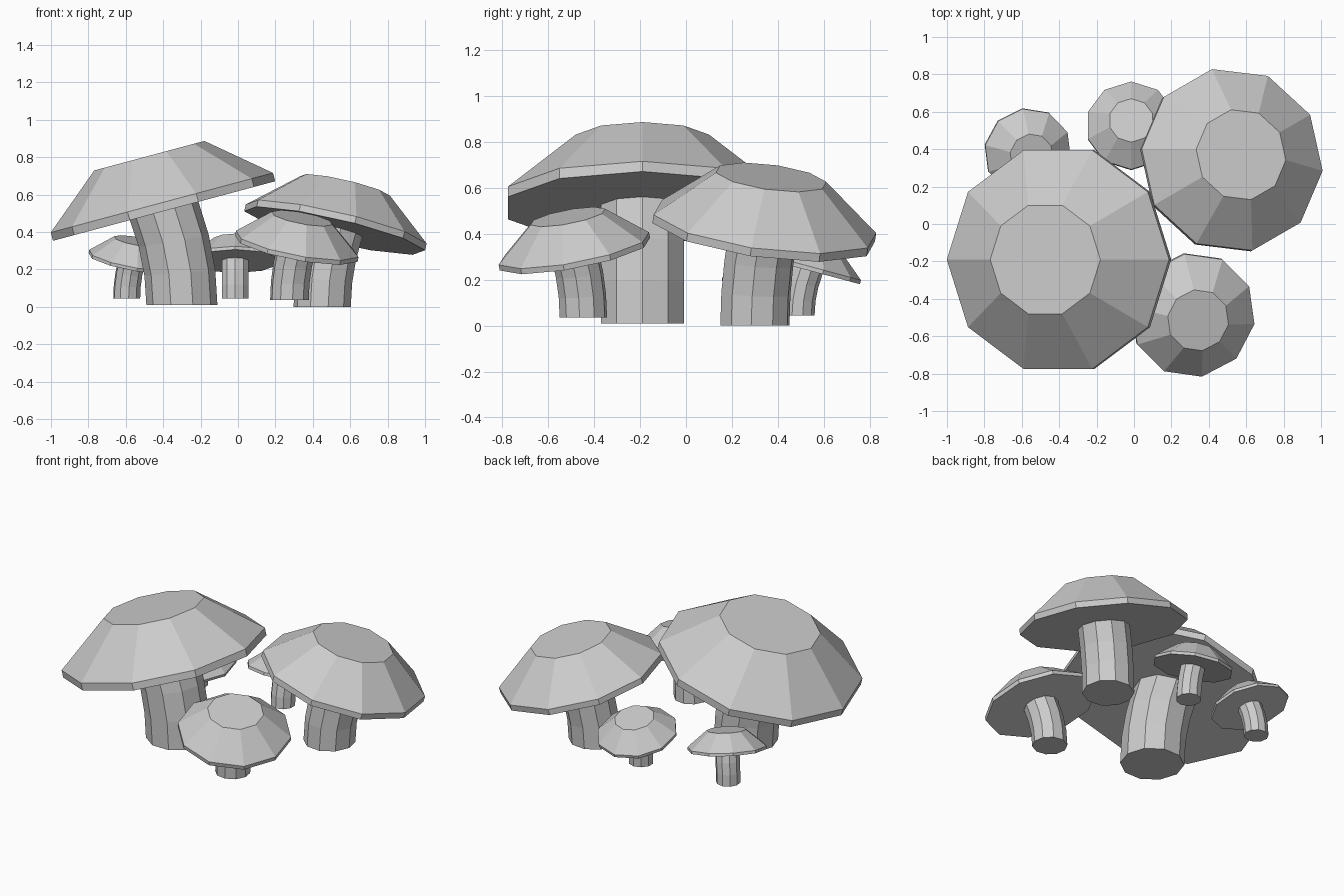
import bpy, bmesh
from math import radians
from mathutils import Matrix, Vector

if "Cube" in bpy.data.objects:
    bpy.data.objects.remove(bpy.data.objects["Cube"], do_unlink=True)

SIDES = 10
LEAN = radians(15)

grey = bpy.data.materials.new("light_grey")
grey.use_nodes = True
grey.diffuse_color = (0.6, 0.6, 0.6, 1)
grey.node_tree.nodes["Principled BSDF"].inputs["Base Color"].default_value = (0.6, 0.6, 0.6, 1)


def loft(name, rings, place):
    """Join rings of (centre, tilt, radius) into a closed, flat-shaded solid."""
    bm = bmesh.new()
    loops = []
    for centre, tilt, radius in rings:
        turn = Matrix.Translation(centre) @ Matrix.Rotation(tilt, 4, 'Y')
        loops.append([
            bm.verts.new(turn @ (Matrix.Rotation(radians(360 * i / SIDES), 3, 'Z')
                                 @ Vector((radius, 0, 0))))
            for i in range(SIDES)])
    for low, high in zip(loops, loops[1:]):
        for i in range(SIDES):
            j = (i + 1) % SIDES
            bm.faces.new((low[i], low[j], high[j], high[i]))
    bm.faces.new(loops[0][::-1])
    bm.faces.new(loops[-1])
    bmesh.ops.recalc_face_normals(bm, faces=bm.faces)
    mesh = bpy.data.meshes.new(name)
    bm.to_mesh(mesh)
    bm.free()
    mesh.materials.append(grey)
    obj = bpy.data.objects.new(name, mesh)
    obj.matrix_world = place
    bpy.context.collection.objects.link(obj)


def mushroom(name, base, scale, heading):
    place = (Matrix.Translation(base) @ Matrix.Rotation(radians(heading), 4, 'Z')
             @ Matrix.Scale(scale, 4))
    under = Vector((0.095, 0, 0.502))
    axis = Vector((0, 0, 1))
    axis.rotate(Matrix.Rotation(LEAN, 3, 'Y'))

    # stem: bends gradually from upright to the lean of the cap
    stem_top = under + axis * 0.01
    steps = 3
    stem = []
    for k in range(steps + 1):
        t = k / steps
        stem.append((Vector((stem_top.x * t * t, 0, stem_top.z * t)), LEAN * t, 0.19))
    loft(name + "_stem", stem, place)

    # cap: flat underside, thin rim, sloping sides and flat crown
    cap = [(under + axis * h, LEAN, r)
           for h, r in ((0, 0.615), (0.046, 0.615), (0.306, 0.305))]
    loft(name + "_cap", cap, place)


# name, base position, scale, direction of lean in degrees
mushroom("large_mushroom", (-0.30, -0.19, 0.01), 1.0, 180)
mushroom("medium_mushroom", (0.45, 0.30, 0.0), 0.81, 30)
mushroom("front_small_mushroom", (0.275, -0.447, 0.035), 0.55, -45)
mushroom("back_right_tiny_mushroom", (-0.595, 0.415, 0.045), 0.385, -46)
mushroom("back_middle_tiny_mushroom", (-0.015, 0.485, 0.045), 0.395, 90)
